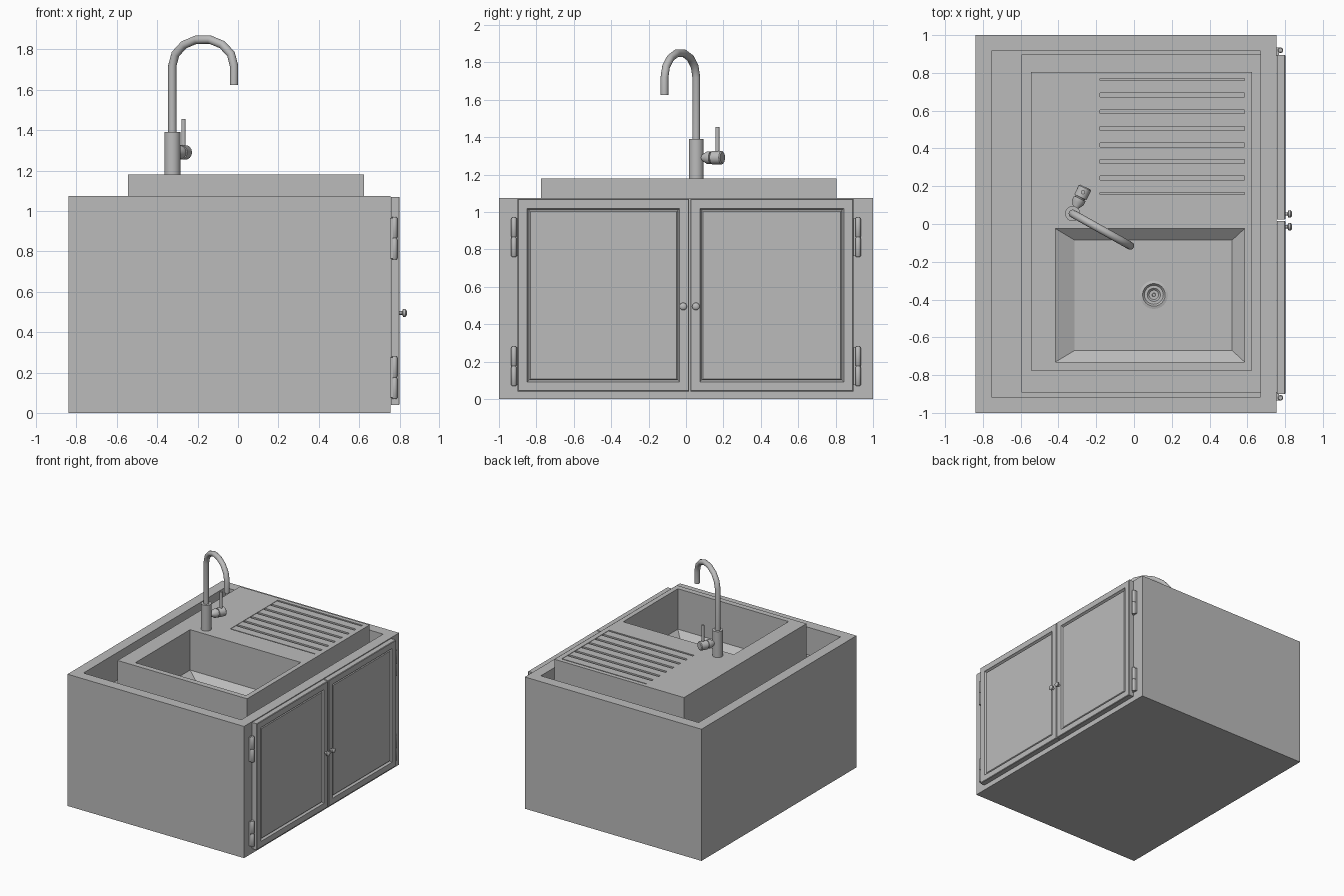
import bpy, bmesh, math
from mathutils import Vector

if "Cube" in bpy.data.objects:
    bpy.data.objects.remove(bpy.data.objects["Cube"])

grey = bpy.data.materials.new("plain_grey")
grey.use_nodes = True
COLOUR = (0.5, 0.5, 0.5, 1)
grey.diffuse_color = COLOUR
grey.node_tree.nodes["Principled BSDF"].inputs["Base Color"].default_value = COLOUR


def finish(name, bm, smooth=False):
    bmesh.ops.recalc_face_normals(bm, faces=bm.faces)
    mesh = bpy.data.meshes.new(name)
    bm.to_mesh(mesh)
    bm.free()
    mesh.materials.append(grey)
    obj = bpy.data.objects.new(name, mesh)
    bpy.context.scene.collection.objects.link(obj)
    if smooth:
        bpy.ops.object.select_all(action='DESELECT')
        obj.select_set(True)
        bpy.context.view_layer.objects.active = obj
        bpy.ops.object.shade_smooth_by_angle(angle=math.radians(40))
    return obj


def loft(name, rings, smooth=False):
    """Skin a list of equal-length point rings and cap both ends."""
    bm = bmesh.new()
    loops = [[bm.verts.new(p) for p in ring] for ring in rings]
    n = len(loops[0])
    for a, b in zip(loops, loops[1:]):
        for i in range(n):
            j = (i + 1) % n
            bm.faces.new((a[i], a[j], b[j], b[i]))
    bm.faces.new(loops[0])
    bm.faces.new(loops[-1])
    return finish(name, bm, smooth)


def rect(x, y, z):
    return [(x[0], y[0], z), (x[1], y[0], z), (x[1], y[1], z), (x[0], y[1], z)]


def box(name, x, y, z):
    return loft(name, [rect(x, y, z[0]), rect(x, y, z[1])])


def turned(name, origin, axis, profile, sides=20):
    """Round part along an axis from (distance, radius) pairs."""
    axis = Vector(axis).normalized()
    u = axis.orthogonal().normalized()
    v = axis.cross(u)
    rings = []
    for d, r in profile:
        c = Vector(origin) + axis * d
        rings.append([c + (u * math.cos(t) + v * math.sin(t)) * r
                      for t in (math.tau * i / sides for i in range(sides))])
    return loft(name, rings, True)


def cut(target, cutter):
    mod = target.modifiers.new("cut", 'BOOLEAN')
    mod.operation = 'DIFFERENCE'
    mod.solver = 'EXACT'
    mod.object = cutter
    bpy.context.view_layer.objects.active = target
    bpy.ops.object.modifier_apply(modifier=mod.name)
    bpy.data.objects.remove(cutter)


# Cabinet: open box with a stepped cavity
cabinet = box("cabinet", (-0.84, 0.755), (-1, 1), (0, 1.075))
cut(cabinet, box("upper_cutter", (-0.755, 0.67), (-0.915, 0.915), (0.85, 1.3)))
cut(cabinet, box("lower_cutter", (-0.595, 0.669), (-0.89, 0.895), (0.05, 0.95)))

# Sink block with bowl, drain hole and draining recess
TOP = 1.18
sink = box("sink_block", (-0.545, 0.625), (-0.775, 0.805), (0.72, TOP))
bx, by = (-0.415, 0.585), (-0.73, -0.025)
cut(sink, loft("bowl_cutter", [
    rect((-0.315, 0.52), (-0.67, -0.085), 0.8), rect(bx, by, 0.85), rect(bx, by, 1.3)]))
cut(sink, turned("drain_cutter", (0.105, -0.375, 0.775), (0, 0, 1), [(0, 0.06), (0.1, 0.06)], 24))
RX, RY, FLOOR = (-0.18, 0.585), (0.155, 0.77), TOP - 0.022
cut(sink, box("recess_cutter", RX, RY, (FLOOR, 1.3)))

# Draining ribs
RIBS = 7
pitch = (RY[1] - RY[0]) / RIBS
for i in range(RIBS):
    y = RY[0] + pitch * (i + 0.5)
    half = pitch * 0.38
    box("drain_rib", RX, (y - half, y + half), (FLOOR - 0.005, TOP - 0.003))

# Drain fitting: stepped ring with a small centre stud
turned("drain_ring", (0.105, -0.375, 0.776), (0, 0, 1),
       [(0, 0.075), (0.03, 0.075), (0.034, 0.06), (0.022, 0.05), (0.022, 0.035),
        (0.012, 0.025), (0.012, 0.01), (0.02, 0.008)], 24)

# Tap body and swan-neck spout
foot = Vector((-0.325, 0.055, TOP - 0.01))
turned("tap_body", foot, (0, 0, 1), [(0, 0.04), (0.22, 0.04)])
tip = Vector((-0.02, -0.115, 1.625))
reach = Vector((tip.x - foot.x, tip.y - foot.y, 0))
path = [Vector((foot.x, foot.y, 1.38))]
for i in range(8):
    t = math.pi * i / 7
    path.append(Vector((foot.x, foot.y, 1.72 + 0.132 * math.sin(t)))
                + reach * (1 - math.cos(t)) / 2)
path.append(tip)
side = Vector((0, 0, 1)).cross(reach).normalized()
rings = []
for i, p in enumerate(path):
    way = (path[min(i + 1, len(path) - 1)] - path[max(i - 1, 0)]).normalized()
    if i in (0, len(path) - 1):
        way = Vector((0, 0, 1 if i == 0 else -1))
    up = way.cross(side)
    rings.append([p + (side * math.cos(a) + up * math.sin(a)) * 0.021
                  for a in (math.tau * k / 16 for k in range(16))])
loft("tap_spout", rings, True)

# Tap valve and lever
turned("tap_valve", (-0.325, 0.055, 1.29), (0.43, 0.9, 0),
       [(0, 0.01), (0.03, 0.012), (0.065, 0.034), (0.088, 0.034), (0.089, 0.028),
        (0.095, 0.028), (0.096, 0.036), (0.15, 0.036), (0.156, 0.03)])
turned("tap_lever", (-0.27, 0.168, 1.3), (0, 0, 1), [(0, 0.011), (0.155, 0.011)], 12)


# Doors: bevelled slab, sunk groove and raised field
def door(name, y):
    bm = bmesh.new()
    lo, hi = [[bm.verts.new(p) for p in rect((0.757, 0.797), y, z)] for z in (0.04, 1.07)]
    for i in range(4):
        j = (i + 1) % 4
        bm.faces.new((lo[i], lo[j], hi[j], hi[i]))
    bm.faces.new(lo[::-1])
    bm.faces.new(hi)
    bm.normal_update()
    front = [max(bm.faces, key=lambda f: f.normal.x)]
    for thick, depth in ((0.006, 0.004), (0.066, 0), (0.008, -0.012),
                         (0.006, -0.004), (0.01, 0.008)):
        bmesh.ops.inset_region(bm, faces=front, thickness=thick, depth=depth)
    finish(name, bm)


door("right_door", (-0.9, 0.017))
door("left_door", (0.023, 0.895))

# Door knobs
for y in (-0.015, 0.053):
    turned("door_knob", (0.795, y, 0.495), (1, 0, 0),
           [(0, 0.012), (0.008, 0.009), (0.018, 0.009), (0.022, 0.019),
            (0.034, 0.02), (0.04, 0.014), (0.042, 0.005)], 16)

# Hinges: barrel in two knuckles plus a leaf
for s in (-1, 1):
    for z in (0.07, 0.76):
        for k in (0, 1):
            turned("hinge_knuckle", (0.775, s * 0.92, z + k * 0.105), (0, 0, 1),
                   [(0, 0.011), (0.005, 0.015), (0.098, 0.015), (0.105, 0.011)], 12)
        box("hinge_leaf", (0.755, 0.768), sorted((s * 0.89, s * 0.935)), (z + 0.005, z + 0.205))
